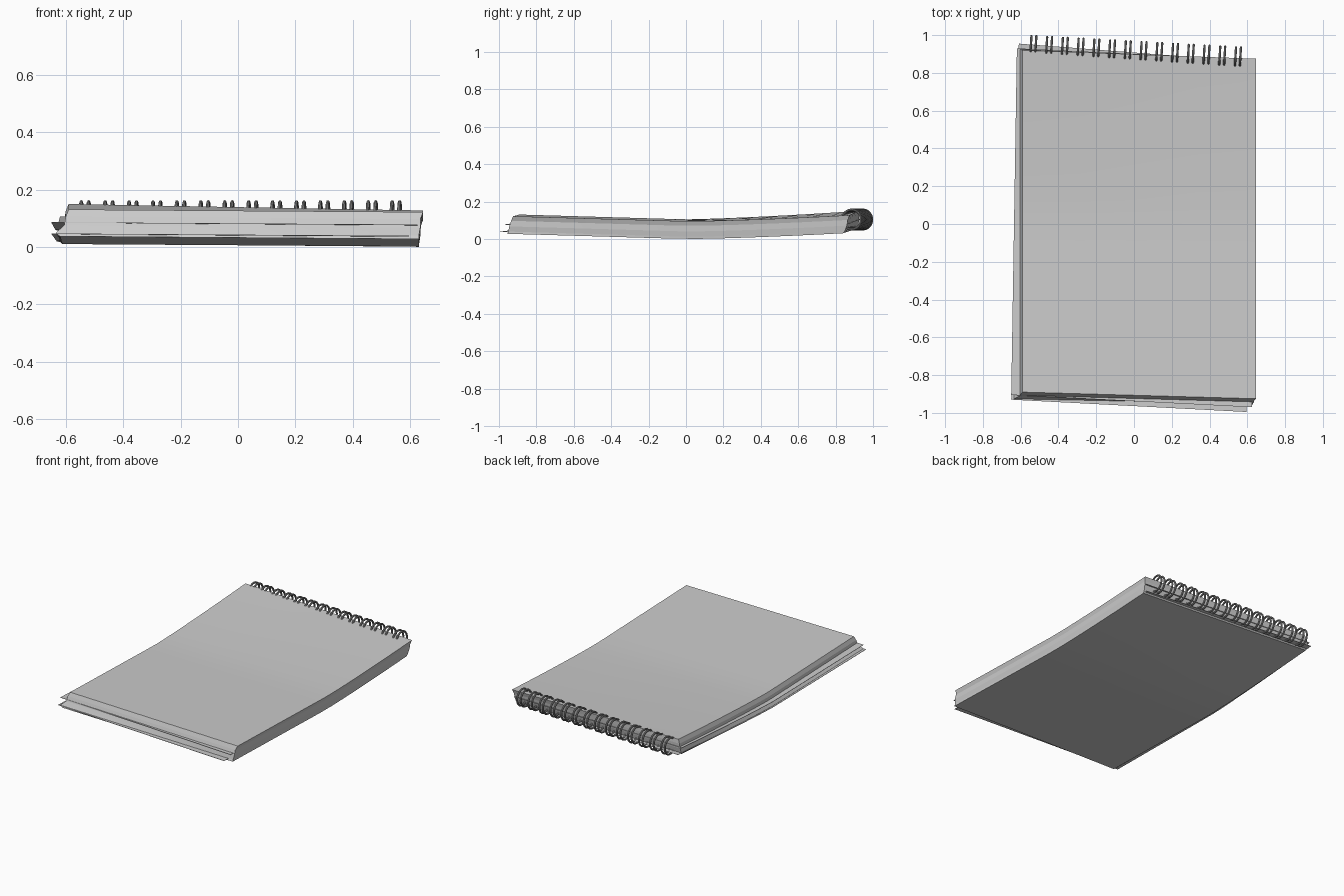
import bpy, bmesh, math
from mathutils import Matrix, Vector

cube = bpy.data.objects.get("Cube")
if cube:
    bpy.data.objects.remove(cube)


def material(name, value):
    m = bpy.data.materials.new(name)
    m.use_nodes = True
    colour = (value, value, value, 1)
    m.diffuse_color = colour
    m.node_tree.nodes["Principled BSDF"].inputs["Base Color"].default_value = colour
    return m


paper = material("grey paper", 0.6)
wire = material("grey wire", 0.3)


def sag(x, y):
    """Height of the bent, slightly twisted underside."""
    side = 0.005 - 0.008 * x
    if y < 0:
        return 0.029 * -y + side
    return 0.045 * y ** 1.4 + side - 0.009 * x * y


def finish(name, bm, mat):
    bmesh.ops.recalc_face_normals(bm, faces=bm.faces)
    mesh = bpy.data.meshes.new(name)
    bm.to_mesh(mesh)
    bm.free()
    mesh.materials.append(mat)
    ob = bpy.data.objects.new(name, mesh)
    bpy.context.collection.objects.link(ob)
    bpy.ops.object.select_all(action="DESELECT")
    ob.select_set(True)
    bpy.context.view_layer.objects.active = ob
    bpy.ops.object.shade_smooth_by_angle(angle=math.radians(30))
    return ob


def slab(name, low, high, under, over, nx=4, ny=14):
    """Bent block between two four-cornered outlines: front left x-, front x+, back x+, back x-."""
    bm = bmesh.new()

    def grid(corners, lift):
        a, b, c, d = [Vector(p) for p in corners]
        rows = []
        for j in range(ny + 1):
            left, right = a.lerp(d, j / ny), b.lerp(c, j / ny)
            row = [left.lerp(right, i / nx) for i in range(nx + 1)]
            rows.append([bm.verts.new((p.x, p.y, sag(p.x, p.y) + lift)) for p in row])
        return rows

    lo, hi = grid(under, low), grid(over, high)
    for g in (lo, hi):
        for j in range(ny):
            for i in range(nx):
                bm.faces.new((g[j][i], g[j][i + 1], g[j + 1][i + 1], g[j + 1][i]))
    for j in (0, ny):
        for i in range(nx):
            bm.faces.new((lo[j][i], lo[j][i + 1], hi[j][i + 1], hi[j][i]))
    for i in (0, nx):
        for j in range(ny):
            bm.faces.new((lo[j][i], lo[j + 1][i], hi[j + 1][i], hi[j][i]))
    return finish(name, bm, paper)


# Outlines through the thickness of the pad, lowest first
base = [(-0.62, -0.93), (0.63, -0.955), (0.63, 0.84), (-0.605, 0.91)]
lower = [(-0.635, -0.925), (0.63, -0.95), (0.632, 0.85), (-0.61, 0.92)]
middle = [(-0.605, -0.91), (0.635, -0.945), (0.636, 0.86), (-0.605, 0.925)]
upper = [(-0.60, -0.90), (0.635, -0.935), (0.638, 0.865), (-0.60, 0.925)]
top = [(-0.59, -0.89), (0.645, -0.925), (0.645, 0.875), (-0.59, 0.92)]

slab("back_cover", 0.0, 0.012, base, lower)
slab("lower_pages", 0.012, 0.04, lower, middle)
slab("middle_pages", 0.04, 0.07, middle, upper)
slab("upper_pages", 0.07, 0.095, upper, top)

# Loose sheets poking out of the stack
loose_low = [(-0.65, -0.93), (0.595, -0.995), (0.62, 0.86), (-0.61, 0.955)]
loose_high = [(-0.65, -0.905), (0.625, -0.97), (0.635, 0.87), (-0.62, 0.93)]
slab("loose_sheet_low", 0.008, 0.01, loose_low, loose_low)
slab("loose_sheet_high", 0.048, 0.05, loose_high, loose_high)

# Wire binding: paired loops along the slanted back edge
bm = bmesh.new()
pairs, around, tube = 14, 24, 8
for k in range(pairs):
    t = k / (pairs - 1)
    for offset in (-0.013, 0.013):
        place = (Matrix.Translation((-0.533 + 1.083 * t + offset, 0.945 - 0.06 * t, 0.104))
                 @ Matrix.Rotation(-0.06, 4, "Z"))
        rings = []
        for i in range(around):
            u = math.tau * i / around
            ring = []
            for j in range(tube):
                v = math.tau * j / tube
                r = 0.05 + 0.006 * math.cos(v)
                p = Vector((0.006 * math.sin(v), r * math.cos(u), 1.05 * r * math.sin(u)))
                ring.append(bm.verts.new(place @ p))
            rings.append(ring)
        for i in range(around):
            a, b = rings[i], rings[(i + 1) % around]
            for j in range(tube):
                n = (j + 1) % tube
                bm.faces.new((a[j], b[j], b[n], a[n]))
finish("wire_binding", bm, wire)
